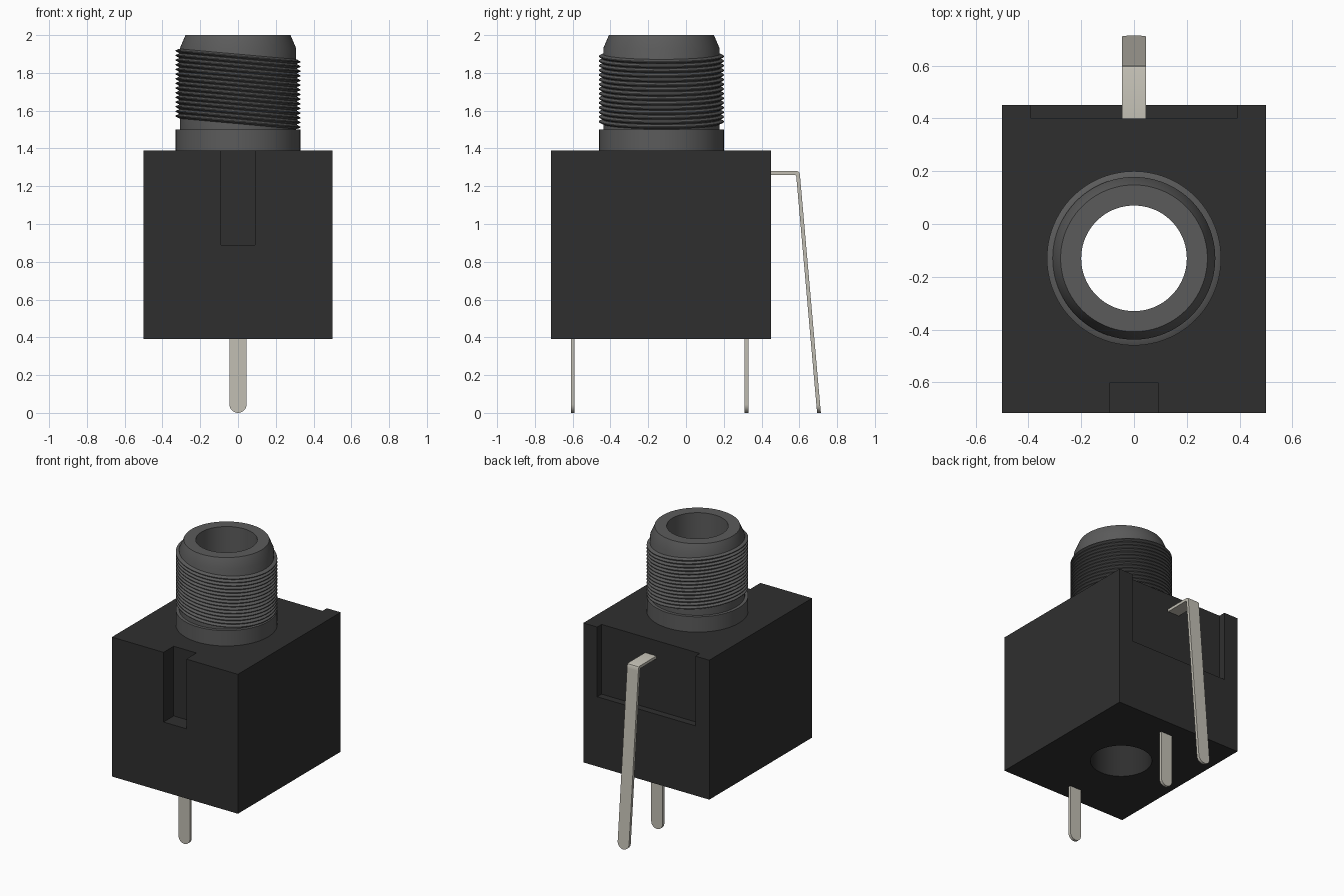
import bpy, bmesh, math
from mathutils import Vector

cube = bpy.data.objects.get("Cube")
if cube:
    bpy.data.objects.remove(cube, do_unlink=True)


def material(name, r, g, b):
    m = bpy.data.materials.new(name)
    m.use_nodes = True
    m.diffuse_color = (r, g, b, 1)
    bsdf = m.node_tree.nodes["Principled BSDF"]
    bsdf.inputs["Base Color"].default_value = (r, g, b, 1)
    bsdf.inputs["Roughness"].default_value = 0.6
    return m


BLACK = material("black plastic", 0.028, 0.028, 0.028)
GREY = material("dark grey metal", 0.105, 0.105, 0.105)
TIN = material("tinned metal", 0.54, 0.52, 0.455)
AXIS_Y = -0.13      # centre line of the socket
BORE = 0.2


def finish(name, bm, mat, smooth=False):
    bmesh.ops.recalc_face_normals(bm, faces=bm.faces)
    me = bpy.data.meshes.new(name)
    bm.to_mesh(me)
    bm.free()
    ob = bpy.data.objects.new(name, me)
    bpy.context.collection.objects.link(ob)
    me.materials.append(mat)
    if smooth:
        bpy.ops.object.select_all(action="DESELECT")
        ob.select_set(True)
        bpy.context.view_layer.objects.active = ob
        bpy.ops.object.shade_smooth_by_angle(angle=math.radians(30))
    return ob


def box(name, x, y0, y1, z0, z1, mat):
    """Box of half width x between the given depths and heights."""
    bm = bmesh.new()
    bmesh.ops.create_cube(bm, size=1)
    for v in bm.verts:
        v.co = Vector((v.co.x * 2 * x,
                       y0 + (v.co.y + 0.5) * (y1 - y0),
                       z0 + (v.co.z + 0.5) * (z1 - z0)))
    return finish(name, bm, mat)


def lathe(name, profile, mat, steps=96, tilt=0.0):
    """Spin a closed (radius, height) loop; tilt leans it along x."""
    bm = bmesh.new()
    rings = []
    for i in range(steps):
        a = 2 * math.pi * i / steps
        rings.append([bm.verts.new((r * math.cos(a), AXIS_Y + r * math.sin(a),
                                    z - tilt * r * math.cos(a)))
                      for r, z in profile])
    n = len(profile)
    for i in range(steps):
        a, b = rings[i], rings[(i + 1) % steps]
        for j in range(n):
            k = (j + 1) % n
            bm.faces.new((a[j], b[j], b[k], a[k]))
    return finish(name, bm, mat, True)


def prism(name, points, offset, mat):
    """Extrude a flat outline by an offset."""
    bm = bmesh.new()
    face = bm.faces.new([bm.verts.new(p) for p in points])
    new = bmesh.ops.extrude_face_region(bm, geom=[face])["geom"]
    bmesh.ops.translate(bm, vec=offset,
                        verts=[g for g in new if isinstance(g, bmesh.types.BMVert)])
    return finish(name, bm, mat, True)


def blade(name, y_tip, y_top, z_top, thick=0.02, half=0.045):
    """Flat terminal with a rounded lower end, leaning from y_top to y_tip."""
    outline = [(half, z_top), (-half, z_top)]
    for i in range(17):
        a = math.pi * (1 + i / 16)
        outline.append((half * math.cos(a), half + half * math.sin(a)))
    pts = [(x, y_tip + (y_top - y_tip) * z / z_top - thick / 2, z)
           for x, z in outline]
    return prism(name, pts, (0, thick, 0), TIN)


# Housing with front slot, rear recess and through bore
housing = box("housing", 0.5, -0.715, 0.45, 0.39, 1.39, BLACK)
bm = bmesh.new()
bmesh.ops.create_cone(bm, cap_ends=True, segments=96, radius1=BORE, radius2=BORE, depth=2)
bmesh.ops.translate(bm, vec=(0, AXIS_Y, 1), verts=bm.verts)
cutters = [
    box("front_slot_cutter", 0.09, -0.8, -0.6, 0.89, 1.5, BLACK),
    box("rear_recess_cutter", 0.39, 0.4, 0.6, 0.89, 1.5, BLACK),
    finish("bore_cutter", bm, BLACK),
]
bpy.context.view_layer.objects.active = housing
for c in cutters:
    mod = housing.modifiers.new("cut", "BOOLEAN")
    mod.operation, mod.solver, mod.object = "DIFFERENCE", "EXACT", c
    bpy.ops.object.modifier_apply(modifier=mod.name)
    bpy.data.objects.remove(c, do_unlink=True)
bpy.ops.object.select_all(action="DESELECT")
housing.select_set(True)
bpy.ops.object.shade_smooth_by_angle(angle=math.radians(30))

# Socket barrel: collar, plain core and chamfered mouth
lathe("socket_barrel", [(BORE, 1.39), (0.33, 1.39), (0.33, 1.5), (0.308, 1.5),
                        (0.308, 1.93), (0.278, 2.0), (BORE, 2.0)], GREY)

# Stack of slanted thread ridges
count, low, high = 15, 1.53, 1.9
pitch = (high - low) / count
thread = [(0.3, low)]
for i in range(count):
    z = low + i * pitch
    thread += [(0.312, z + 0.001), (0.33, z + pitch * 0.4),
               (0.33, z + pitch * 0.6), (0.312, z + pitch - 0.001)]
thread.append((0.3, high))
lathe("socket_thread", thread, GREY, tilt=0.09)

# Straight terminals under the housing
blade("front_terminal", -0.6, -0.6, 0.4)
blade("middle_terminal", 0.32, 0.32, 0.4)

# Bent rear terminal: arm out of the recess, then a leaning leg
blade("rear_terminal_leg", 0.704, 0.594, 1.25)
arm = [(0.4, 1.26), (0.58, 1.26), (0.584, 1.25), (0.604, 1.25),
       (0.602, 1.267), (0.597, 1.276), (0.588, 1.28), (0.4, 1.28)]
prism("rear_terminal_arm", [(-0.045, y, z) for y, z in arm], (0.09, 0, 0), TIN)
